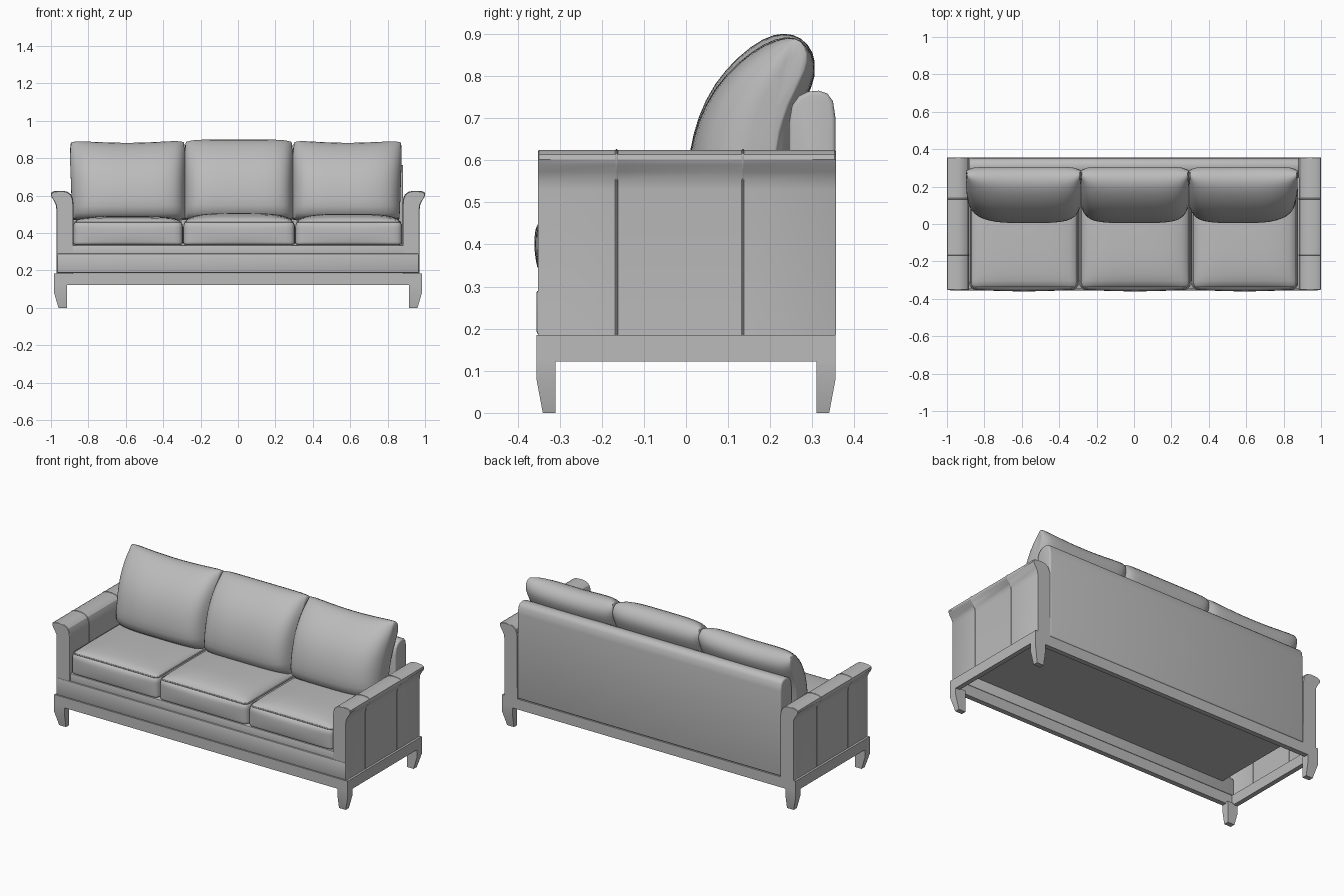
import bpy, bmesh, math
from mathutils import Vector

if "Cube" in bpy.data.objects:
    bpy.data.objects.remove(bpy.data.objects["Cube"])

grey = bpy.data.materials.new("grey_upholstery")
grey.diffuse_color = (0.5, 0.5, 0.5, 1)
grey.use_nodes = True
grey.node_tree.nodes["Principled BSDF"].inputs["Base Color"].default_value = grey.diffuse_color


def finish(bm, name, bevel=0, segments=2, subsurf=0, angle=35):
    """Turn a bmesh into a shaded object, with optional bevel or subdivision."""
    bmesh.ops.recalc_face_normals(bm, faces=bm.faces[:])
    mesh = bpy.data.meshes.new(name)
    bm.to_mesh(mesh)
    bm.free()
    obj = bpy.data.objects.new(name, mesh)
    bpy.context.collection.objects.link(obj)
    mesh.materials.append(grey)
    bpy.ops.object.select_all(action='DESELECT')
    obj.select_set(True)
    bpy.context.view_layer.objects.active = obj
    if bevel:
        m = obj.modifiers.new("bevel", 'BEVEL')
        m.width, m.segments, m.limit_method = bevel, segments, 'ANGLE'
        m.angle_limit = math.radians(40)
        bpy.ops.object.modifier_apply(modifier="bevel")
    if subsurf:
        m = obj.modifiers.new("subsurf", 'SUBSURF')
        m.levels = subsurf
        bpy.ops.object.modifier_apply(modifier="subsurf")
    bpy.ops.object.shade_smooth_by_angle(angle=math.radians(angle))
    return obj


def box(name, x0, x1, y0, y1, z0, z1, bevel=0):
    bm = bmesh.new()
    bmesh.ops.create_cube(bm, size=1)
    for v in bm.verts:
        v.co = (x0 + (v.co.x + .5) * (x1 - x0), y0 + (v.co.y + .5) * (y1 - y0),
                z0 + (v.co.z + .5) * (z1 - z0))
    return finish(bm, name, bevel)


def loft(name, sections, closed=True, caps=True, **kw):
    """Skin a list of equal-length point rings."""
    bm = bmesh.new()
    rings = [[bm.verts.new(p) for p in s] for s in sections]
    n = len(rings[0])
    for a, b in zip(rings, rings[1:]):
        for i in range(n if closed else n - 1):
            j = (i + 1) % n
            bm.faces.new((a[i], a[j], b[j], b[i]))
    if caps:
        bm.faces.new(rings[0])
        bm.faces.new(rings[-1])
    return finish(bm, name, **kw)


# Base frame: four rails and a recessed underside panel
for s, side in ((-1, "left"), (1, "right")):
    box(side + "_base_rail", *sorted((s * .955, s * .983)), -.355, .355, .122, .185)
box("front_base_rail", -.955, .955, -.355, -.325, .122, .185)
box("back_base_rail", -.955, .955, .325, .355, .122, .185)
box("underside_panel", -.89, .89, -.34, .34, .25, .26)

# Legs, tapered on their outer sides
for sx in (-1, 1):
    for sy in (-1, 1):
        rings = [[(sx * a, sy * b, z) for a, b in
                  ((.915, .31), (ox, .31), (ox, oy), (.915, oy))]
                 for z, ox, oy in ((0, .96, .34), (.08, .983, .355), (.13, .983, .355))]
        loft("leg", rings)

# Arms: flared profile along y, with two raised seams
arm_profile = [(.97, .185), (.97, .53), (.973, .552), (.982, .572), (.994, .589),
               (1.0, .602), (.998, .614), (.985, .621), (.962, .624), (.935, .624),
               (.912, .619), (.893, .604), (.884, .58), (.881, .55), (.881, .25)]
stations = [(-.352, .002), (-.349, 0)]
for seam in (-.165, .135):
    stations += [(seam - .003, 0), (seam - .001, -.002), (seam + .001, -.002),
                 (seam + .003, 0)]
stations += [(.353, 0), (.356, .002)]
for s, side in ((-1, "left"), (1, "right")):
    rings = []
    for y, inset in stations:
        k = 1 - inset / .05
        rings.append([(s * min(1, .928 + (x - .928) * k), y, z - inset * (z > .56))
                      for x, z in arm_profile])
    loft(side + "_arm", rings, closed=False, angle=30)
    box(side + "_arm_back_foot", *sorted((s * .881, s * .969)), .335, .355, .185, .3)

# Front upholstered band, deck above it
box("front_band", -.968, .968, -.355, -.325, .187, .291, .006)
box("seat_deck", -.885, .885, -.346, .26, .26, .336, .006)

# Backrest with rounded top
back_profile = [(.245, .26), (.245, .69), (.252, .73), (.268, .752), (.29, .763),
                (.315, .765), (.336, .758), (.349, .74), (.355, .70), (.356, .187),
                (.33, .187), (.33, .26)]
loft("backrest", [[(x, y, z) for y, z in back_profile] for x in (-.883, .883)],
     bevel=.010, segments=3, angle=35)

# Seat cushions: rounded slabs with a crowned top and a piped edge
seat_spans = [(-.882, -.295, .022), (-.293, .304, .038), (.306, .878, .034)]
for x0, x1, crown in seat_spans:
    cx, hx = (x0 + x1) / 2, (x1 - x0) / 2
    half, radius = Vector((hx, .28, .067)), .036
    bm = bmesh.new()
    bmesh.ops.create_cube(bm, size=2)
    bmesh.ops.subdivide_edges(bm, edges=bm.edges[:], cuts=15, use_grid_fill=True)
    for v in bm.verts:
        c = [math.sin(t * math.pi / 2) for t in v.co]
        p = Vector([a * b for a, b in zip(c, half)])
        r = (radius, radius, radius if p.z > 0 else .01)
        q = Vector([max(-h + k, min(h - k, a)) for a, h, k in zip(p, half, r)])
        d = p - q
        if d.length > 0:
            d = Vector([a / k for a, k in zip(d, r)]).normalized()
            p = q + Vector([a * k for a, k in zip(d, r)])
        u, w, t = c
        if t > 0:
            p.z += t * crown * (1 - u ** 4) * (1 - w ** 4)
        if w < 0:
            p.y -= .010 * (1 - u * u) * (1 - t * t) * -w
        v.co = p + Vector((cx, -.07, .402))
    finish(bm, "seat_cushion", angle=60)

    curve = bpy.data.curves.new("seat_piping", 'CURVE')
    curve.dimensions = '3D'
    curve.bevel_depth, curve.bevel_resolution = .0035, 1
    spline = curve.splines.new('POLY')
    path = []
    for sx, sy, a0 in ((1, 1, 0), (-1, 1, 90), (-1, -1, 180), (1, -1, 270)):
        for k in range(5):
            a = math.radians(a0 + k * 22.5)
            path.append((cx + sx * (hx - .036) + .026 * math.cos(a),
                         -.07 + sy * .244 + .026 * math.sin(a), .459, 1))
    spline.points.add(len(path) - 1)
    for p, co in zip(spline.points, path):
        p.co = co
    spline.use_cyclic_u = True
    curve.materials.append(grey)
    bpy.context.collection.objects.link(bpy.data.objects.new("seat_piping", curve))

# Back cushions: the front bulges out of the side seam, the back is boxed
# each row: outline y, z, then the seam point it collapses to
pillow = [(.015, .46, .12, .47), (.002, .55, .14, .55), (.008, .62, .158, .62),
          (.027, .70, .175, .70), (.066, .78, .205, .77), (.125, .845, .235, .82),
          (.185, .888, .255, .855), (.232, .900, .265, .875), (.275, .889, .272, .872),
          (.304, .853, .268, .85), (.309, .81, .25, .82), (.288, .76, .21, .76),
          (.262, .70, .18, .70), (.245, .62, .16, .62), (.24, .46, .125, .47)]
us = [-1, -.985, -.95, -.88, -.75, -.5, -.25, 0, .25, .5, .75, .88, .95, .985, 1]
back_spans = [(-.903, -.28, -1, -.014), (-.288, .296, 0, .004), (.291, .88, 1, -.014)]
for x0, x1, outer, sag in back_spans:
    cx, hx = (x0 + x1) / 2, (x1 - x0) / 2
    rings = []
    for u in us:
        open_side = u * outer > 0
        power, least = (4, .12) if open_side else (7, .3)
        w_front = max(least, (1 - abs(u) ** power) ** .5)
        w_back = max(.6, (1 - abs(u) ** 14) ** .5)
        ring = []
        for i, (y, z, sy, sz) in enumerate(pillow):
            w = w_front if i < 7 else (w_front + w_back) / 2 if i == 7 else w_back
            high = max(0, (z - .47) / .43)
            taper = 1 - (.05 * (1 - high) if open_side else 0) - .25 * max(0, high - .9)
            ring.append((cx + u * hx * taper, sy + (y - sy) * w,
                         sz + (z - sz) * w + high * (sag * (1 - u * u) + .004 * u * u)))
        rings.append(ring)
    loft("back_cushion", rings, subsurf=1, angle=50)
